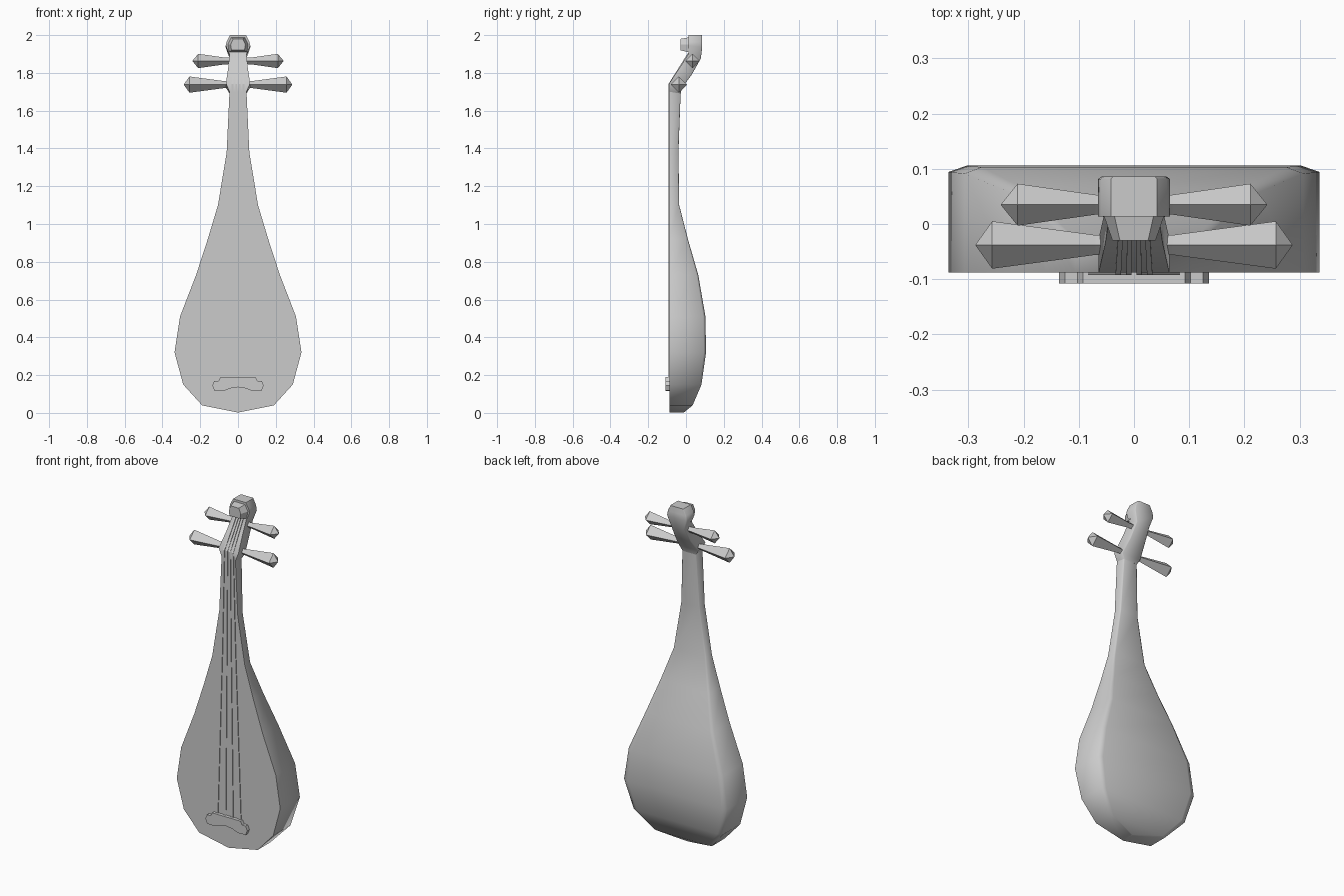
import bpy, bmesh
from mathutils import Vector

cube = bpy.data.objects.get("Cube")
if cube:
    bpy.data.objects.remove(cube)

grey = bpy.data.materials.new("plain grey")
grey.use_nodes = True
COLOUR = (0.6, 0.6, 0.6, 1)
grey.diffuse_color = COLOUR
grey.node_tree.nodes["Principled BSDF"].inputs["Base Color"].default_value = COLOUR


def loft(name, rings, smooth=None):
    """Skin a list of equal-sized closed rings and cap both ends."""
    bm = bmesh.new()
    rows = [[bm.verts.new(p) for p in ring] for ring in rings]
    n = len(rows[0])
    for a, b in zip(rows, rows[1:]):
        for i in range(n):
            j = (i + 1) % n
            bm.faces.new((a[i], a[j], b[j], b[i]))
    bm.faces.new(rows[0])
    bm.faces.new(rows[-1])
    bmesh.ops.remove_doubles(bm, verts=bm.verts, dist=0.0001)
    bmesh.ops.recalc_face_normals(bm, faces=bm.faces)
    mesh = bpy.data.meshes.new(name)
    bm.to_mesh(mesh)
    bm.free()
    mesh.materials.append(grey)
    obj = bpy.data.objects.new(name, mesh)
    bpy.context.collection.objects.link(obj)
    if smooth:
        bpy.ops.object.select_all(action='DESELECT')
        obj.select_set(True)
        bpy.context.view_layer.objects.active = obj
        bpy.ops.object.shade_smooth_by_angle(angle=smooth)
    return obj


def section(w, front, back):
    """Rounded-box cross-section; front and back are (y, z)."""
    def at(x, t):
        return (x * w, front[0] + (back[0] - front[0]) * t,
                front[1] + (back[1] - front[1]) * t)
    return [at(-1, 0), at(-0.8, 0), at(0.8, 0), at(1, 0),
            at(1, 0.94), at(0.9, 1), at(-0.9, 1), at(-1, 0.94)]


# Body and neck: height, half width, back depth, with a flat soundboard
FACE = -0.088
profile = [(0.003, 0.005, -0.01), (0.04, 0.19, 0.035), (0.15, 0.29, 0.082),
           (0.32, 0.336, 0.106), (0.51, 0.307, 0.103), (0.73, 0.222, 0.065),
           (0.92, 0.16, 0.01), (1.1, 0.106, -0.036), (1.38, 0.06, -0.04),
           (1.7, 0.045, -0.028)]
loft("body_and_neck", [section(w, (FACE, z), (y, z)) for z, w, y in profile], 1.2)

# Bent peg box and head
head = [(0.045, (FACE, 1.7), (-0.028, 1.69)), (0.064, (FACE, 1.745), (-0.022, 1.72)),
        (0.052, (-0.035, 1.825), (0.03, 1.79)), (0.045, (0.012, 1.9), (0.078, 1.875)),
        (0.065, (0.014, 1.945), (0.086, 1.935)), (0.06, (0.014, 1.965), (0.086, 1.965)),
        (0.042, (0.014, 2.0), (0.086, 2.0))]
loft("peg_box", [section(*h) for h in head], 1.0)

# Tapered scroll block on the front of the head
loft("head_scroll", [[(-w, y, z0), (w, y, z0), (w * 1.15, y, 1.95), (w * 0.75, y, z1),
                      (-w * 0.75, y, z1), (-w * 1.15, y, 1.95)]
                     for y, w, z0, z1 in ((0.03, 0.052, 1.905, 1.99),
                                          (-0.03, 0.034, 1.92, 1.98))])


# Four diamond-section tuning pegs
def peg(name, side, y, z, tip, r):
    stations = ((0.02, 0.016), (0.07, 0.018), (tip - 0.03, r), (tip, 0.001))
    loft(name, [[(side * x, y - s, z), (side * x, y, z - s),
                 (side * x, y + s, z), (side * x, y, z + s)] for x, s in stations])


for label, side in (("left", 1), ("right", -1)):
    peg("lower_peg_" + label, side, -0.038, 1.738, 0.287, 0.043)
    peg("upper_peg_" + label, side, 0.035, 1.863, 0.241, 0.038)

# Bridge: mirrored outline extruded from the soundboard
half = [(0, 0.136), (0.04, 0.13), (0.075, 0.116), (0.125, 0.118), (0.136, 0.145),
        (0.125, 0.17), (0.102, 0.17), (0.092, 0.19), (0, 0.19)]
outline = half + [(-x, z) for x, z in half[-2:0:-1]]
loft("bridge", [[(x, y, z) for x, z in outline] for y in (-0.108, FACE + 0.002)])

# Four flat strings running over the neck and down the peg box
path = [(0.18, FACE, 1.0, 0.009), (1.2, FACE, 0.55, 0.006),
        (1.742, FACE, 0.38, 0.005), (1.905, 0.014, 0.3, 0.004)]
for i, x in enumerate((-0.075, -0.024, 0.024, 0.075)):
    rings = []
    for z, y, spread, w in path:
        cx = x * spread
        rings.append([(cx - w, y + 0.002, z), (cx + w, y + 0.002, z),
                      (cx + w, y - 0.004, z), (cx - w, y - 0.004, z)])
    loft("string_%d" % (i + 1), rings)
